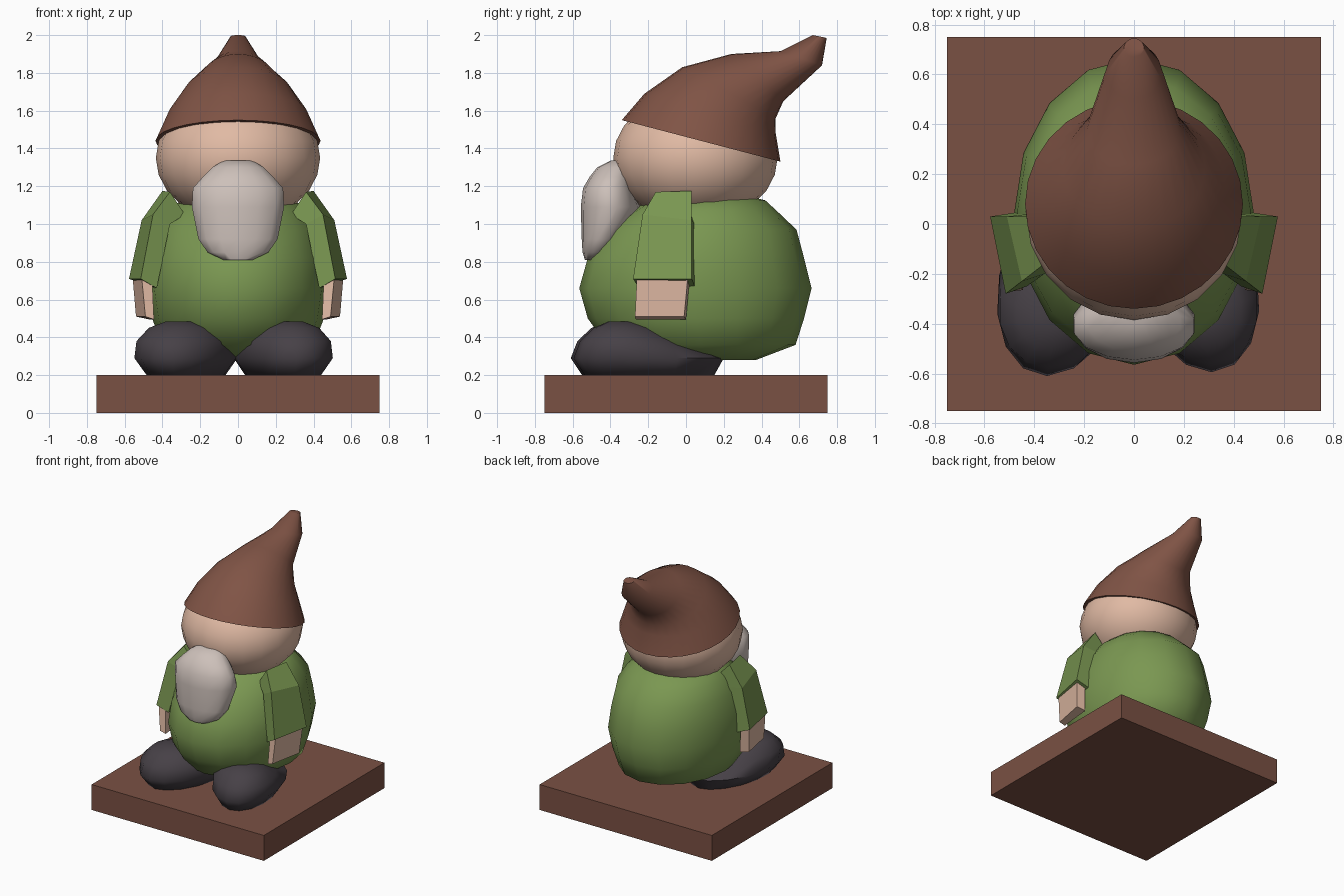
import bpy, bmesh, math
from mathutils import Matrix

if "Cube" in bpy.data.objects:
    bpy.data.objects.remove(bpy.data.objects["Cube"])


def material(name, rgb):
    m = bpy.data.materials.new(name)
    m.diffuse_color = (*rgb, 1)
    m.use_nodes = True
    m.node_tree.nodes["Principled BSDF"].inputs["Base Color"].default_value = m.diffuse_color
    return m


BROWN = material("reddish brown", (0.215, 0.088, 0.06))
BASE = material("plinth brown", (0.195, 0.082, 0.057))
GREEN = material("leaf green", (0.195, 0.31, 0.083))
SKIN = material("skin", (0.75, 0.49, 0.37))
GREY = material("warm grey", (0.61, 0.53, 0.49))
DARK = material("charcoal", (0.062, 0.052, 0.062))


def finish(name, bm, mat, smooth=None):
    bmesh.ops.recalc_face_normals(bm, faces=bm.faces)
    me = bpy.data.meshes.new(name)
    bm.to_mesh(me)
    bm.free()
    me.materials.append(mat)
    if smooth:
        for p in me.polygons:
            p.use_smooth = True
        me.set_sharp_from_angle(angle=math.radians(smooth))
    ob = bpy.data.objects.new(name, me)
    bpy.context.collection.objects.link(ob)
    return ob


def loft(name, rings, mat, smooth=None):
    """Skin a list of equal-length point rings and cap both ends."""
    bm = bmesh.new()
    vs = [[bm.verts.new(p) for p in r] for r in rings]
    n = len(rings[0])
    for a, b in zip(vs, vs[1:]):
        for i in range(n):
            j = (i + 1) % n
            bm.faces.new((a[i], a[j], b[j], b[i]))
    bm.faces.new(vs[0])
    bm.faces.new(vs[-1])
    return finish(name, bm, mat, smooth)


def oval(front, back, hw, n=16, cx=0, shear=0):
    """Oval spanning two (y, z) points, with half width hw in x."""
    pts = []
    for i in range(n):
        a = 2 * math.pi * i / n
        t = (1 - math.cos(a)) / 2
        y = front[0] + (back[0] - front[0]) * t
        z = front[1] + (back[1] - front[1]) * t
        pts.append((cx + hw * math.sin(a) + shear * (y + 0.2), y, z))
    return pts


def level(rows, **kw):
    return [oval((f, z), (b, z), hw, **kw) for z, f, b, hw in rows]


# Square plinth
bm = bmesh.new()
bmesh.ops.create_cube(bm, size=1, matrix=Matrix.Translation((0, 0, 0.1)) @ Matrix.Diagonal((1.5, 1.5, 0.2, 1)))
finish("plinth", bm, BASE)

# Round body
loft("body", level([
    (0.28, -0.15, 0.37, 0.22), (0.36, -0.42, 0.58, 0.40), (0.50, -0.52, 0.625, 0.455),
    (0.66, -0.565, 0.665, 0.48), (0.82, -0.52, 0.625, 0.468), (0.97, -0.42, 0.585, 0.43),
    (1.07, -0.29, 0.48, 0.37), (1.125, -0.20, 0.42, 0.30), (1.17, 0.0, 0.25, 0.12)]), GREEN, 60)

# Head
bm = bmesh.new()
bmesh.ops.create_uvsphere(bm, u_segments=20, v_segments=12, radius=1,
                          matrix=Matrix.Translation((0, 0.05, 1.35)) @ Matrix.Diagonal((0.435, 0.435, 0.345, 1)))
finish("head", bm, SKIN, 60)

# Drooping pointed hat, rings tilt backwards
loft("hat", [oval(f, b, w, 28) for f, b, w in [
    ((-0.34, 1.55), (0.50, 1.33), 0.437), ((-0.22, 1.69), (0.475, 1.48), 0.37),
    ((-0.02, 1.83), (0.475, 1.56), 0.285), ((0.24, 1.90), (0.515, 1.65), 0.19),
    ((0.50, 1.915), (0.72, 1.84), 0.11), ((0.67, 2.0), (0.745, 1.985), 0.04)]], BROWN, 55)

# Beard
loft("beard", level([
    (0.81, -0.535, -0.46, 0.08), (0.85, -0.548, -0.40, 0.165), (0.92, -0.552, -0.34, 0.215),
    (1.09, -0.557, -0.24, 0.25), (1.19, -0.545, -0.28, 0.245), (1.25, -0.51, -0.28, 0.19),
    (1.30, -0.47, -0.28, 0.14), (1.335, -0.40, -0.28, 0.08)], n=14), GREY, 60)

# Boots, the left one a little wider
for side, cx, k in (("left", -0.275, 1.0), ("right", 0.24, 0.96)):
    rows = [(0.20, -0.55, 0.15, 0.20), (0.29, -0.61, 0.20, 0.265), (0.38, -0.575, -0.01, 0.245),
            (0.45, -0.50, -0.15, 0.175), (0.485, -0.42, -0.25, 0.08)]
    rows = [(z, f * (1 if side == "left" else 0.975), b, w * k) for z, f, b, w in rows]
    loft(side + "_boot", level(rows, cx=cx, shear=0.18 if cx < 0 else -0.18), DARK, 60)

# Sleeves and hands: sections are outer back, outer front, inner front, inner back
SLEEVE = [
    [(0.40, 0.03, 1.175), (0.36, -0.16, 1.17), (0.28, -0.14, 1.05), (0.28, 0.03, 1.05)],
    [(0.51, 0.03, 1.02), (0.45, -0.23, 1.05), (0.36, -0.20, 1.0), (0.38, 0.045, 1.0)],
    [(0.577, 0.03, 0.71), (0.515, -0.28, 0.71), (0.43, -0.25, 0.66), (0.45, 0.05, 0.66)]]
HAND = [
    [(0.558, 0.01, 0.72), (0.51, -0.26, 0.72), (0.455, -0.25, 0.72), (0.49, 0.02, 0.72)],
    [(0.54, -0.01, 0.51), (0.49, -0.27, 0.51), (0.445, -0.265, 0.495), (0.47, 0.0, 0.495)]]
for side, s in (("left", -1), ("right", 1)):
    for part, secs, mat in (("sleeve", SLEEVE, GREEN), ("hand", HAND, SKIN)):
        loft(f"{side}_{part}", [[(s * x, y, z) for x, y, z in r] for r in secs], mat)
